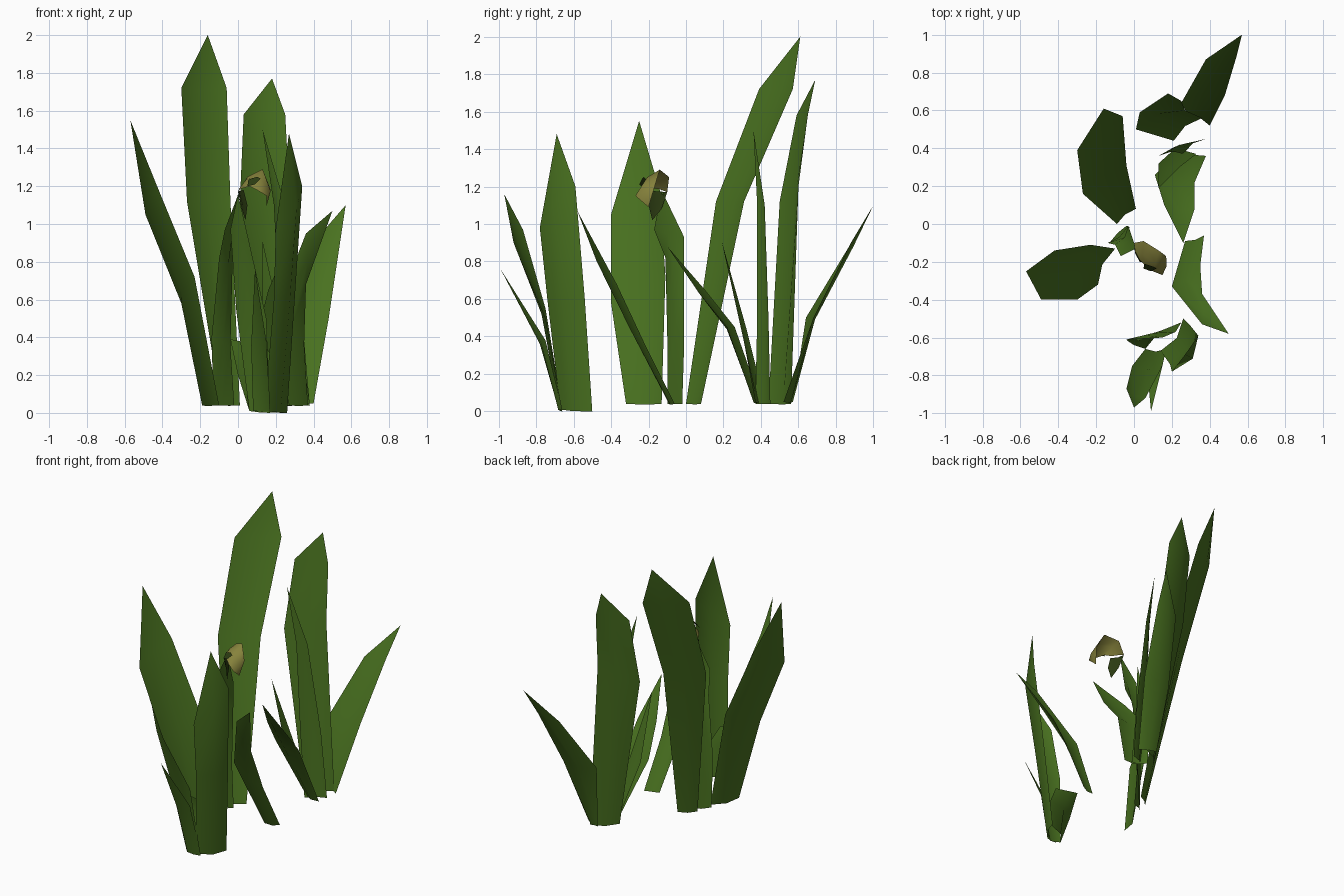
import bpy, bmesh
from mathutils import Vector


def mat(name, col):
    m = bpy.data.materials.new(name)
    m.diffuse_color = (*col, 1)
    return m


GREEN = mat("leaf green", (0.066, 0.165, 0.014))
OLIVE = mat("bud olive", (0.24, 0.225, 0.045))
DARK = mat("bud dark green", (0.025, 0.045, 0.006))


def finish(name, bm, material):
    me = bpy.data.meshes.new(name)
    bm.to_mesh(me)
    bm.free()
    me.materials.append(material)
    for p in me.polygons:
        p.use_smooth = True
    ob = bpy.data.objects.new(name, me)
    bpy.context.collection.objects.link(ob)
    return ob


def blade(name, rows, tip, cup=0.13, material=GREEN):
    """Creased leaf: rows of (left edge, right edge) from base up, then a point."""
    rows = [(Vector(r[:3]), Vector(r[3:])) for r in rows]
    tip = Vector(tip)
    bm = bmesh.new()
    grid = []
    mids = [(a + b) / 2 for a, b in rows] + [tip]
    for i, (a, b) in enumerate(rows):
        n = (b - a).cross(mids[i + 1] - mids[max(i - 1, 0)]).normalized()
        if n.z > 0:                       # keel points to the underside
            n = -n
        c = mids[i] + n * cup * (b - a).length
        grid.append([bm.verts.new(p) for p in (a, c, b)])
    for r, s in zip(grid, grid[1:]):
        for k in (0, 1):
            bm.faces.new((r[k], r[k + 1], s[k + 1], s[k]))
    t = bm.verts.new(tip)
    for k in (0, 1):
        bm.faces.new((grid[-1][k], grid[-1][k + 1], t))
    bm.normal_update()
    if sum(f.normal.z * f.calc_area() for f in bm.faces) < 0:
        bmesh.ops.reverse_faces(bm, faces=bm.faces[:])
    return finish(name, bm, material)


# left clump
blade("tall_leaf", [(-.09, 0, .04, .01, .08, .04),
                    (-.27, .16, 1.12, -.04, .31, 1.12),
                    (-.30, .39, 1.72, -.06, .57, 1.72)], (-.16, .61, 2.0), .1)
blade("left_leaf", [(-.19, -.32, .04, -.10, -.13, .04),
                    (-.30, -.40, .58, -.23, -.11, .72),
                    (-.49, -.40, 1.05, -.42, -.14, 1.18)], (-.57, -.25, 1.55), .12)
blade("bud_leaf", [(-.13, -.10, .04, -.02, -.02, .04),
                   (-.14, -.10, .40, -.04, -.01, .35),
                   (-.10, -.11, .82, -.03, -.01, .75),
                   (-.07, -.17, .97, -.03, -.01, .93)], (.01, -.13, 1.18))
blade("right_low_leaf", [(.27, -.09, .04, .37, -.06, .04),
                         (.20, -.33, .54, .35, -.22, .36),
                         (.36, -.53, .95, .36, -.37, .68)], (.50, -.58, 1.07), .1)

# rear clump
blade("rear_tall_leaf", [(.21, .44, .04, .36, .56, .04),
                         (.01, .50, 1.12, .27, .60, 1.20),
                         (.03, .59, 1.58, .25, .65, 1.58)], (.18, .69, 1.77), .12)
blade("rear_right_leaf", [(.29, .57, .05, .40, .52, .05),
                          (.25, .64, .50, .48, .68, .50),
                          (.38, .87, .88, .54, .88, .90)], (.57, 1.0, 1.1))
blade("rear_narrow_leaf", [(.26, .37, .04, .38, .45, .04),
                           (.22, .38, .50, .34, .44, .50),
                           (.19, .38, 1.1, .25, .42, 1.1)], (.13, .36, 1.5))
blade("rear_forward_leaf", [(.25, .40, .05, .38, .36, .05),
                            (.11, .26, .45, .32, .22, .45),
                            (.16, .10, .65, .32, .08, .62)], (.26, -.1, .88), .12)
blade("rear_small_leaf", [(.24, .42, .05, .33, .37, .05),
                          (.13, .32, .45, .24, .30, .42)], (.13, .19, .91))

# front clump
blade("front_leaf", [(.14, -.67, .01, .26, -.50, .0),
                     (.19, -.74, .60, .30, -.54, .60),
                     (.20, -.78, .98, .34, -.59, 1.2)], (.27, -.69, 1.48), .15)
blade("front_left_leaf", [(.06, -.66, .01, .17, -.66, .0),
                          (-.01, -.75, .55, .15, -.75, .50),
                          (-.04, -.87, .97, .06, -.92, .90)], (0, -.97, 1.16))
blade("front_narrow_leaf", [(.08, -.68, .01, .17, -.66, .01),
                            (.07, -.78, .36, .15, -.75, .38)], (.09, -.99, .76))
blade("front_short_leaf", [(.06, -.66, .01, .25, -.52, .0),
                           (.00, -.64, .20, .22, -.57, .22),
                           (-.03, -.62, .34, .15, -.60, .35)], (-.04, -.61, .39))

# nodding bud with dark marks
blade("bud", [(.00, -.10, 1.17, .03, -.19, 1.19),
              (.05, -.09, 1.25, .06, -.22, 1.20),
              (.13, -.14, 1.29, .10, -.25, 1.18),
              (.17, -.17, 1.19, .15, -.27, 1.15)], (.15, -.20, 1.09), -.12, OLIVE)
blade("bud_petal", [(.0, -.10, 1.17, .03, -.20, 1.18),
                    (.02, -.13, 1.08, .05, -.20, 1.10)], (.04, -.18, 1.02), .1, DARK)
blade("bud_mark", [(.05, -.235, 1.20, .055, -.21, 1.235),
                   (.09, -.25, 1.21, .10, -.225, 1.25)], (.12, -.235, 1.24), 0, DARK)
